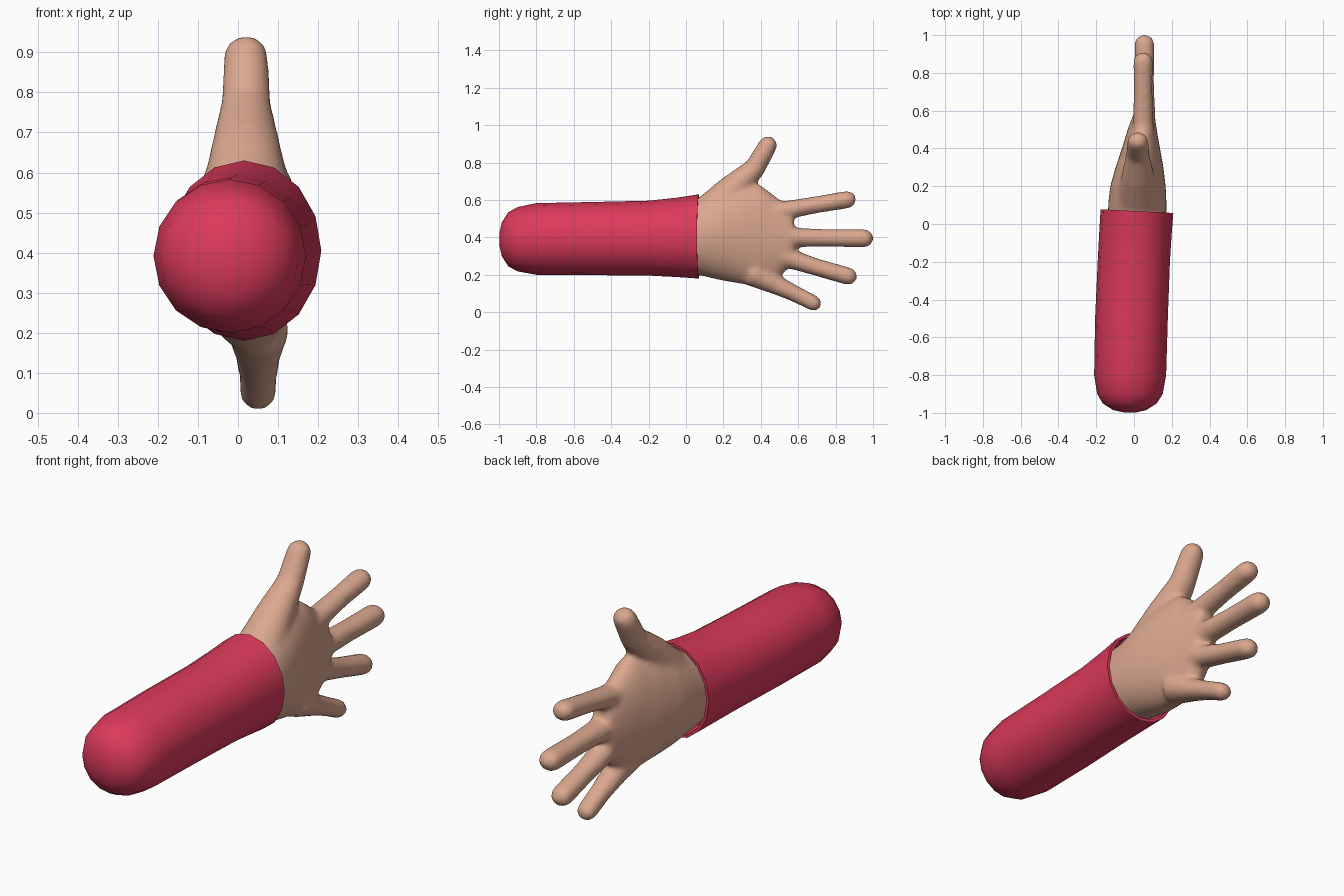
import bpy, bmesh, math
from mathutils import Vector

if "Cube" in bpy.data.objects:
    bpy.data.objects.remove(bpy.data.objects["Cube"])


def material(name, rgb):
    m = bpy.data.materials.new(name)
    m.diffuse_color = (*rgb, 1)
    m.use_nodes = True
    m.node_tree.nodes["Principled BSDF"].inputs["Base Color"].default_value = m.diffuse_color
    return m


RED = material("sleeve red", (0.72, 0.042, 0.105))
SKIN = material("skin", (0.71, 0.39, 0.275))


def loft(bm, rings):
    """Bridge a list of equal-length point rings and cap both ends."""
    vs = [[bm.verts.new(p) for p in ring] for ring in rings]
    n = len(vs[0])
    for a, b in zip(vs, vs[1:]):
        for i in range(n):
            j = (i + 1) % n
            bm.faces.new((a[i], a[j], b[j], b[i]))
    bm.faces.new(vs[0][::-1])
    bm.faces.new(vs[-1])


def ellipse(y, x0, x1, z0, z1, n, tilt=0.0):
    """Ring across y, given by its extents; tilt leans it along x."""
    cx, cz, rx, rz = (x0 + x1) / 2, (z0 + z1) / 2, (x1 - x0) / 2, (z1 - z0) / 2
    out = []
    for i in range(n):
        a = math.tau * i / n
        dx = rx * math.cos(a)
        out.append((cx + dx, y - tilt * dx, cz + rz * math.sin(a)))
    return out


def finger(bm, x, path, n=20):
    """Tapered tube through (y, z, radius) points with a round tip."""
    pts = [Vector((x, y, z)) for y, z, r in path]
    radii = [p[2] + 0.003 for p in path]
    side = Vector((1, 0, 0))
    stations = []
    for i, p in enumerate(pts):
        t = (pts[min(i + 1, len(pts) - 1)] - pts[max(i - 1, 0)]).normalized()
        stations.append((p, t, radii[i]))
    p, t, r = stations[-1]
    for deg in (20, 40, 60, 75, 86):
        a = math.radians(deg)
        stations.append((p + t * r * math.sin(a), t, r * math.cos(a)))
    rings = []
    for p, t, r in stations:
        up = side.cross(t)
        rings.append([p + side * (1.1 * r * math.cos(math.tau * k / n))
                      + up * (r * math.sin(math.tau * k / n)) for k in range(n)])
    loft(bm, rings)


def finish(bm, name, mat):
    bmesh.ops.recalc_face_normals(bm, faces=bm.faces)
    me = bpy.data.meshes.new(name)
    bm.to_mesh(me)
    bm.free()
    me.materials.append(mat)
    ob = bpy.data.objects.new(name, me)
    bpy.context.collection.objects.link(ob)
    return ob


# Sleeve: rounded closed end, slight flare, recessed cuff
bm = bmesh.new()
sleeve = [
    (-0.998, -0.050, 0.010, 0.360, 0.420, 0),
    (-0.985, -0.110, 0.065, 0.300, 0.480, 0),
    (-0.950, -0.165, 0.120, 0.245, 0.535, 0),
    (-0.900, -0.195, 0.152, 0.218, 0.562, 0),
    (-0.800, -0.211, 0.170, 0.200, 0.583, 0),
    (-0.500, -0.206, 0.179, 0.198, 0.589, 0),
    (-0.200, -0.192, 0.190, 0.196, 0.596, 0.02),
    (-0.050, -0.184, 0.199, 0.188, 0.612, 0.04),
    (0.068, -0.177, 0.208, 0.180, 0.630, 0.05),
    (0.068, -0.163, 0.194, 0.194, 0.616, 0.05),
    (-0.040, -0.158, 0.188, 0.200, 0.606, 0.05),
]
loft(bm, [ellipse(*s[:5], 16, s[5]) for s in sleeve])
ob = finish(bm, "sleeve", RED)
bpy.context.view_layer.objects.active = ob
ob.select_set(True)
bpy.ops.object.shade_smooth_by_angle(angle=math.radians(40))

# Hand: wrist and palm, flattening towards the fingers
bm = bmesh.new()
palm = [
    (-0.03, -0.135, 0.168, 0.212, 0.595),
    (0.06, -0.139, 0.172, 0.200, 0.606),
    (0.13, -0.135, 0.172, 0.183, 0.640),
    (0.20, -0.126, 0.168, 0.167, 0.672),
    (0.30, -0.098, 0.156, 0.150, 0.690),
    (0.40, -0.064, 0.138, 0.136, 0.680),
    (0.48, -0.040, 0.124, 0.165, 0.620),
    (0.54, -0.020, 0.115, 0.225, 0.565),
    (0.575, -0.005, 0.105, 0.280, 0.520),
]
loft(bm, [ellipse(*p, 32) for p in palm])

# Thumb and four fingers
finger(bm, 0.020, [(0.14, 0.54, 0.10), (0.25, 0.66, 0.077),
                   (0.37, 0.772, 0.054), (0.437, 0.892, 0.048)])
finger(bm, 0.048, [(0.40, 0.520, 0.060), (0.55, 0.548, 0.047),
                   (0.70, 0.575, 0.043), (0.863, 0.602, 0.045)])
finger(bm, 0.055, [(0.42, 0.400, 0.060), (0.58, 0.400, 0.050),
                   (0.75, 0.397, 0.045), (0.953, 0.395, 0.047)])
finger(bm, 0.053, [(0.42, 0.325, 0.060), (0.56, 0.285, 0.050),
                   (0.70, 0.240, 0.044), (0.868, 0.192, 0.045)])
finger(bm, 0.050, [(0.35, 0.212, 0.070), (0.48, 0.147, 0.050),
                   (0.58, 0.100, 0.042), (0.683, 0.048, 0.040)])
hand = finish(bm, "hand", SKIN)

# Fuse the hand parts into one soft skin
fuse = hand.modifiers.new("fuse", 'REMESH')
fuse.mode = 'VOXEL'
fuse.voxel_size = 0.011
fuse.use_smooth_shade = True
soft = hand.modifiers.new("soften", 'SMOOTH')
soft.factor = 0.5
soft.iterations = 18
